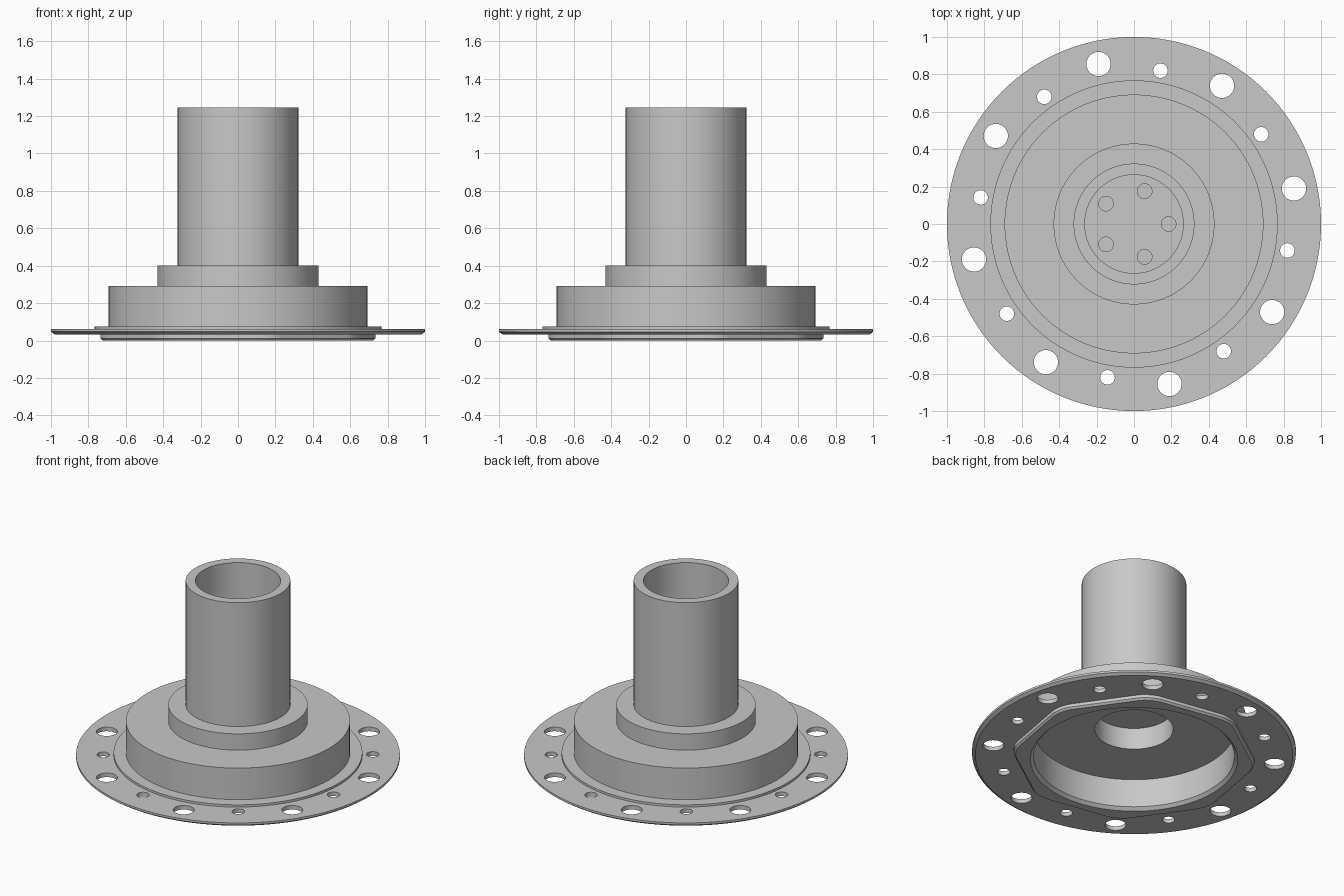
import bpy, bmesh
from math import radians, cos, sin, pi
from mathutils import Matrix, Vector

cube = bpy.data.objects.get("Cube")
if cube:
    bpy.data.objects.remove(cube, do_unlink=True)

grey = bpy.data.materials.new("machined grey")
grey.use_nodes = True
color = (0.58, 0.58, 0.58, 1)
grey.diffuse_color = color
grey.node_tree.nodes["Principled BSDF"].inputs["Base Color"].default_value = color


def make_object(name, bm):
    bmesh.ops.recalc_face_normals(bm, faces=bm.faces[:])
    mesh = bpy.data.meshes.new(name)
    bm.to_mesh(mesh)
    bm.free()
    mesh.materials.append(grey)
    obj = bpy.data.objects.new(name, mesh)
    bpy.context.collection.objects.link(obj)
    return obj


def revolve(name, profile, steps=128):
    """Spin an (r, z) profile around the z axis."""
    bm = bmesh.new()
    verts = [bm.verts.new((r, 0, z)) for r, z in profile]
    edges = [bm.edges.new(pair) for pair in zip(verts, verts[1:])]
    bmesh.ops.spin(bm, geom=verts + edges, cent=(0, 0, 0), axis=(0, 0, 1),
                   angle=2 * pi, steps=steps, use_merge=True)
    bmesh.ops.remove_doubles(bm, verts=bm.verts[:], dist=1e-5)
    return make_object(name, bm)


def add_cylinder(bm, radius, z0, z1, centre=(0, 0), sides=32, turn=0):
    place = Matrix.Translation(Vector((*centre, (z0 + z1) / 2)))
    bmesh.ops.create_cone(bm, cap_ends=True, segments=sides, radius1=radius,
                          radius2=radius, depth=z1 - z0,
                          matrix=place @ Matrix.Rotation(turn, 4, "Z"))


def add_ring_of_holes(bm, count, start, ring, radius, z0, z1):
    for i in range(count):
        a = radians(start) + 2 * pi * i / count
        add_cylinder(bm, radius, z0, z1, (ring * cos(a), ring * sin(a)))


def select_only(obj):
    bpy.ops.object.select_all(action="DESELECT")
    obj.select_set(True)
    bpy.context.view_layer.objects.active = obj


def cut(obj, cutter):
    cutter.hide_render = True
    mod = obj.modifiers.new("cut", "BOOLEAN")
    mod.operation, mod.solver, mod.object = "DIFFERENCE", "EXACT", cutter
    select_only(obj)
    bpy.ops.object.modifier_apply(modifier=mod.name)
    bpy.data.objects.remove(cutter, do_unlink=True)


def smooth(obj):
    select_only(obj)
    bpy.ops.object.shade_smooth_by_angle(angle=radians(25))


# Flanged hub: underside recess, flange, stepped drum, tube and bore floor
hub = revolve("flanged_hub", [
    (0, 0.36), (0.242, 0.36), (0.242, 0.213), (0.62, 0.213), (0.62, 0.033),
    (0.98, 0.033), (1, 0.047), (1, 0.061),
    (0.768, 0.061), (0.768, 0.076), (0.692, 0.076), (0.692, 0.291),
    (0.43, 0.291), (0.43, 0.402), (0.323, 0.402), (0.323, 1.246),
    (0.263, 1.246), (0.263, 0.46), (0, 0.46)])

# Flange holes, large and small, and blind holes in the bore floor
holes = bmesh.new()
add_ring_of_holes(holes, 8, 12.5, 0.876, 0.065, 0, 0.12)
add_ring_of_holes(holes, 8, 35.2, 0.832, 0.039, 0, 0.12)
add_ring_of_holes(holes, 5, 0, 0.185, 0.039, 0.41, 0.6)
cut(hub, make_object("hole_cutter", holes))
smooth(hub)

# Octagonal collar under the flange, with rounded corners and chamfered rim
plate = bmesh.new()
add_cylinder(plate, 0.765, 0, 0.033, sides=8, turn=radians(12.5))
corners = [e for e in plate.edges
           if abs(e.verts[0].co.z - e.verts[1].co.z) > 0.01]
bmesh.ops.bevel(plate, geom=corners, offset=0.08, segments=6, profile=0.5,
                affect="EDGES")
rim = [e for e in plate.edges if all(v.co.z < 0.001 for v in e.verts)]
bmesh.ops.bevel(plate, geom=rim, offset=0.012, segments=1, affect="EDGES")
collar = make_object("octagonal_collar", plate)

# Round opening through the collar with a lead-in chamfer
cut(collar, revolve("opening_cutter", [
    (0, -0.02), (0.66, -0.02), (0.62, 0.02), (0.62, 0.1), (0, 0.1)]))
smooth(collar)
